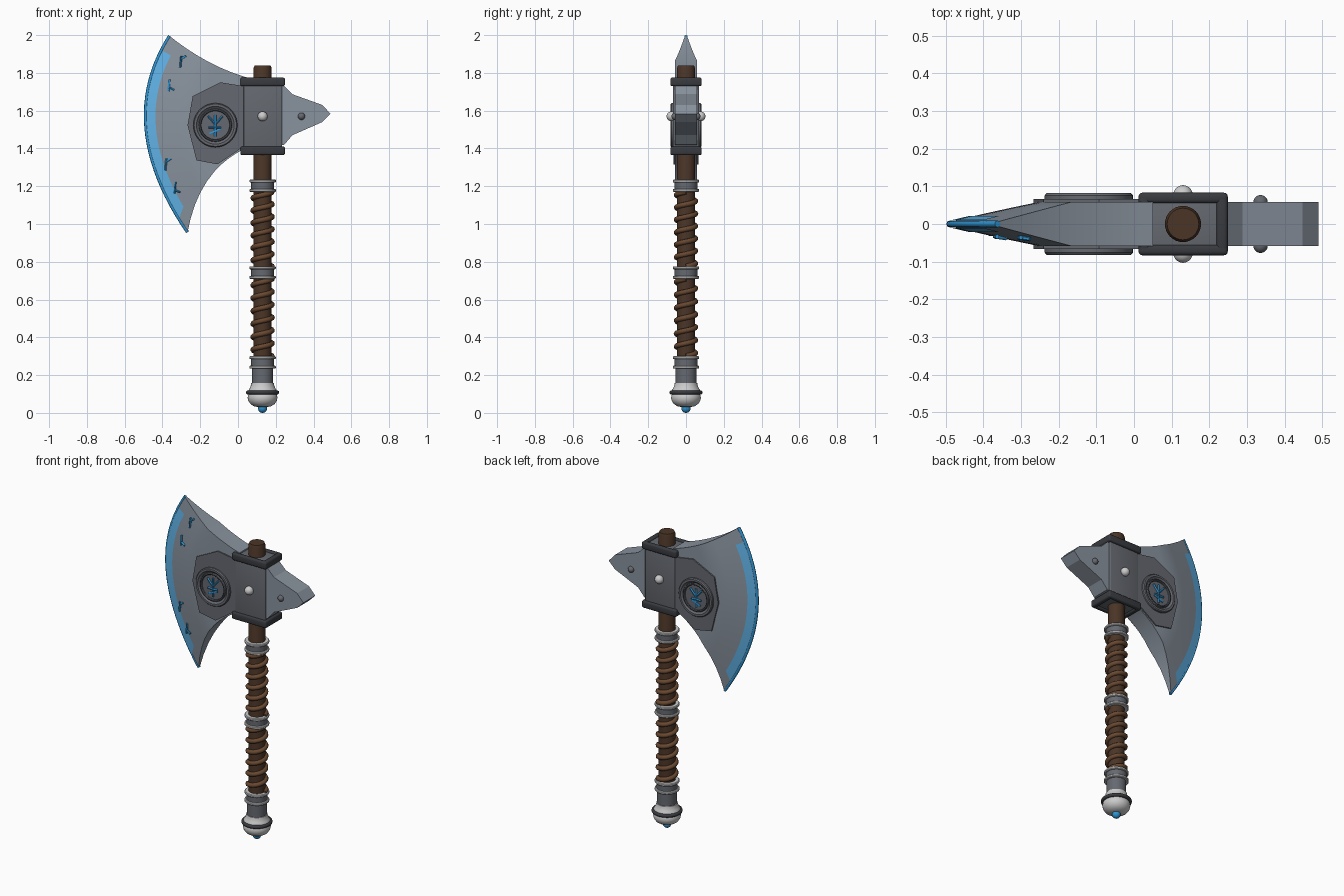
import bpy, bmesh, math
from mathutils import Vector

if "Cube" in bpy.data.objects:
    bpy.data.objects.remove(bpy.data.objects["Cube"])

HX = 0.13  # handle axis


def material(name, r, g, b):
    m = bpy.data.materials.new(name)
    m.diffuse_color = (r, g, b, 1)
    m.use_nodes = True
    m.node_tree.nodes["Principled BSDF"].inputs["Base Color"].default_value = m.diffuse_color
    return m


STEEL = material("steel", .25, .29, .34)
PLATE = material("plate", .13, .14, .16)
DARK = material("dark_iron", .04, .043, .05)
LIGHT = material("bright_metal", .55, .56, .58)
WOOD = material("wood", .07, .035, .02)
STRAP = material("leather_strap", .14, .065, .03)
BLUE = material("blue_inlay", .03, .3, .65)
GLOW = material("pale_blue", .12, .45, .8)


def finish(name, bm, mat, angle=35):
    me = bpy.data.meshes.new(name)
    bmesh.ops.recalc_face_normals(bm, faces=bm.faces[:])
    bm.to_mesh(me)
    bm.free()
    me.shade_smooth()
    me.set_sharp_from_angle(angle=math.radians(angle))
    me.materials.append(mat)
    ob = bpy.data.objects.new(name, me)
    bpy.context.collection.objects.link(ob)
    return ob


def box(name, lo, hi, mat, bevel=0):
    bm = bmesh.new()
    bmesh.ops.create_cube(bm, size=1)
    for v in bm.verts:
        v.co = Vector([(a + b) / 2 + c * (b - a) for a, b, c in zip(lo, hi, v.co)])
    if bevel:
        bmesh.ops.bevel(bm, geom=bm.edges[:], offset=bevel, segments=3, profile=.5, affect='EDGES')
    return finish(name, bm, mat)


def prism(name, pts, y0, y1, mat):
    bm = bmesh.new()
    f = bm.faces.new([bm.verts.new((x, y0, z)) for x, z in pts])
    ext = bmesh.ops.extrude_face_region(bm, geom=[f])
    for v in ext["geom"]:
        if isinstance(v, bmesh.types.BMVert):
            v.co.y = y1
    return finish(name, bm, mat, 20)


def lathe(name, prof, mat, place=lambda x, y, h: (HX + x, y, h), n=32):
    """Revolve (radius, height) points; place maps to the world."""
    bm = bmesh.new()
    rings = [[bm.verts.new(place(r * math.cos(k * math.tau / n), r * math.sin(k * math.tau / n), h))
              for k in range(n)] for r, h in prof]
    for a, b in zip(rings, rings[1:]):
        for k in range(n):
            bm.faces.new((a[k], a[(k + 1) % n], b[(k + 1) % n], b[k]))
    bm.faces.new(rings[0])
    bm.faces.new(rings[-1])
    return finish(name, bm, mat)


def tube(name, paths, radius, mat, cyclic=False, res=2):
    cu = bpy.data.curves.new(name, 'CURVE')
    cu.dimensions = '3D'
    cu.bevel_depth, cu.bevel_resolution, cu.use_fill_caps = radius, res, True
    for pts in paths:
        sp = cu.splines.new('POLY')
        sp.points.add(len(pts) - 1)
        for p, c in zip(sp.points, pts):
            p.co = (*c, 1)
        sp.use_cyclic_u = cyclic
    tmp = bpy.data.objects.new(name + "_curve", cu)
    bpy.context.collection.objects.link(tmp)
    bpy.context.view_layer.update()
    me = bpy.data.meshes.new_from_object(tmp.evaluated_get(bpy.context.evaluated_depsgraph_get()))
    bpy.data.objects.remove(tmp)
    bm = bmesh.new()
    bm.from_mesh(me)
    return finish(name, bm, mat, 60)


def dome(name, r, c, mat):
    bm = bmesh.new()
    bmesh.ops.create_uvsphere(bm, u_segments=20, v_segments=12, radius=r)
    bmesh.ops.translate(bm, verts=bm.verts[:], vec=c)
    return finish(name, bm, mat)


# Blade: surface patch between cutting edge, root, top edge and bottom edge
def bez(a, b, c, t):
    return Vector(a) * (1 - t) ** 2 + Vector(b) * 2 * t * (1 - t) + Vector(c) * t * t


TT, TR, BT, BR = (-.362, 1.995), (.05, 1.775), (-.267, .957), (.05, 1.405)


def patch(u, v):
    e, r = bez(TT, (-.658, 1.53), BT, u), Vector(TR).lerp(Vector(BR), u)
    t, b = bez(TT, (-.163, 1.836), TR, v), bez(BT, (-.206, 1.292), BR, v)
    corner = Vector(TT).lerp(Vector(BT), u).lerp(Vector(TR).lerp(Vector(BR), u), v)
    return e.lerp(r, v) + t.lerp(b, u) - corner


def depth(v):
    return .006 + .052 * min(1, v / .48)


def surface_depth(x, z):
    grid = ((i / 40, j / 40) for i in range(41) for j in range(41))
    return depth(min(grid, key=lambda g: (patch(*g) - Vector((x, z))).length)[1])


def sheet(bm, us, vs, side, lift=0):
    g = [[bm.verts.new((patch(u, v).x, side * (depth(v) + lift), patch(u, v).y)) for v in vs] for u in us]
    for a, b in zip(g, g[1:]):
        for j in range(len(vs) - 1):
            bm.faces.new((a[j], a[j + 1], b[j + 1], b[j]))
    return g


us = [i / 24 for i in range(25)]
vs = [0, .12, .24, .36, .48, .6, .7, .8, .9, 1]
bm = bmesh.new()
A, B = sheet(bm, us, vs, -1), sheet(bm, us, vs, 1)
rim = lambda g: g[0] + [r[-1] for r in g[1:]] + g[-1][-2::-1] + [r[0] for r in g[-2:0:-1]]
ra, rb = rim(A), rim(B)
for k in range(len(ra)):
    n = (k + 1) % len(ra)
    bm.faces.new((ra[k], ra[n], rb[n], rb[k]))
finish("axe_blade", bm, STEEL, 25)
tube("cutting_edge", [[(patch(u, 0).x, 0, patch(u, 0).y) for u in us]], .009, BLUE)
bm = bmesh.new()
for s in (-1, 1):
    sheet(bm, [.08 + .86 * i / 24 for i in range(25)], [.01, .06, .115], s, .003)
finish("edge_glow_band", bm, GLOW)

# Decorative notch marks on the front of the blade
marks = []
for x, z, d in ((-.294, 1.86, 1), (-.357, 1.735, -1), (-.373, 1.316, 1), (-.325, 1.193, -1)):
    y = -surface_depth(x, z) - .003
    marks += [[(x - .012, y, z - .032), (x - .006, y, z + .03)],
              [(x - .008, y, z + .014 * d), (x + .018, y - .004, z + .014 * d + (.016 if d > 0 else -.012))]]
tube("blade_notch_marks", marks, .006, BLUE, res=1)

# Back spike, socket and collars
prism("back_spike", [(.2, 1.75), (.245, 1.73), (.288, 1.687), (.447, 1.63), (.49, 1.583), (.447, 1.54),
                     (.288, 1.47), (.245, 1.42), (.2, 1.41)], -.058, .058, STEEL)
box("socket_block", (.03, -.07, 1.375), (.234, .07, 1.766), PLATE, .006)
for tag, z0 in (("upper", 1.73), ("lower", 1.365)):
    z1 = z0 + .045
    for s in (-1, 1):
        ya, yb = sorted((s * .055, s * .083))
        box(f"{tag}_collar_side", (.012, ya, z0), (.249, yb, z1), DARK, .01)
        xa, xb = sorted((.1305 + s * .088, .1305 + s * .1185))
        box(f"{tag}_collar_end", (xa, -.08, z0), (xb, .08, z1), DARK, .01)

# Side plates, medallions and rivets, on both faces
MX, MZ = -.12, 1.523
plate = [(-.24, 1.677), (-.093, 1.75), (.03, 1.73), (.03, 1.41), (-.108, 1.316), (-.22, 1.337), (-.267, 1.523)]
strokes = [((0, -.06), (0, .055)), ((0, .005), (-.038, .048)), ((0, .005), (.038, .048)),
           ((-.035, -.012), (.03, -.012)), ((-.03, -.045), (.03, -.02))]
for s, tag in ((-1, "front"), (1, "back")):
    prism(f"{tag}_cheek_plate", plate, s * .05, s * .066, PLATE)
    put = lambda x, y, h, s=s: (MX + x, s * h, MZ + y)
    lathe(f"{tag}_medallion", [(.117, .06), (.117, .076), (.112, .082), (.1, .082), (.095, .076), (.088, .072),
                               (.086, .079), (.078, .079), (.075, .071), (.02, .071)], PLATE, put, 40)
    tube(f"{tag}_medallion_ring", [[put(.081 * math.cos(k * math.tau / 40), .081 * math.sin(k * math.tau / 40), .076)
                                    for k in range(40)]], .006, DARK, True)
    tube(f"{tag}_branch_inlay", [[put(*p, .073) for p in st] for st in strokes], .006, BLUE, res=1)
    dome(f"{tag}_socket_rivet", .026, (HX, s * .077, 1.57), LIGHT)
    dome(f"{tag}_spike_rivet", .019, (.336, s * .058, 1.57), PLATE)

# Handle with two wrapped grips
lathe("handle", [(.047, .16), (.048, 1.825), (.042, 1.84)], WOOD)
for tag, z0, z1 in (("lower", .3, .71), ("upper", .775, 1.17)):
    n = 6 * 24
    tube(f"{tag}_grip_wrap", [[(HX + .051 * math.cos(k * math.tau / 24), .051 * math.sin(k * math.tau / 24),
                               z0 + (z1 - z0) * k / n) for k in range(n + 1)]], .014, STRAP)

# Metal handle bands with bright rims
for tag, z in (("top", 1.2025), ("middle", .7425), ("bottom", .2675)):
    lathe(f"{tag}_band", [(.045, z - .03), (.06, z - .03), (.06, z + .03), (.045, z + .03)], PLATE)
    for s in (-1, 1):
        h = z + s * .025
        lathe(f"{tag}_band_rim", [(.05, h - .008), (.066, h - .008), (.07, h - .004), (.07, h + .004),
                                  (.066, h + .008), (.05, h + .008)], LIGHT)

# Pommel
lathe("pommel_sleeve", [(.056, .14), (.056, .245)], PLATE)
lathe("pommel_flare", [(.08, .105), (.078, .115), (.068, .13), (.062, .145), (.06, .157), (.05, .157)], LIGHT)
tube("pommel_ring", [[(HX + .077 * math.cos(k * math.tau / 36), .077 * math.sin(k * math.tau / 36), .108)
                      for k in range(36)]], .011, DARK, True, 3)
lathe("pommel_cap", [(.02, .03), (.045, .035), (.064, .047), (.075, .063), (.079, .08), (.076, .095), (.07, .105)], LIGHT)
dome("pommel_gem", .024, (HX, 0, .024), BLUE)
